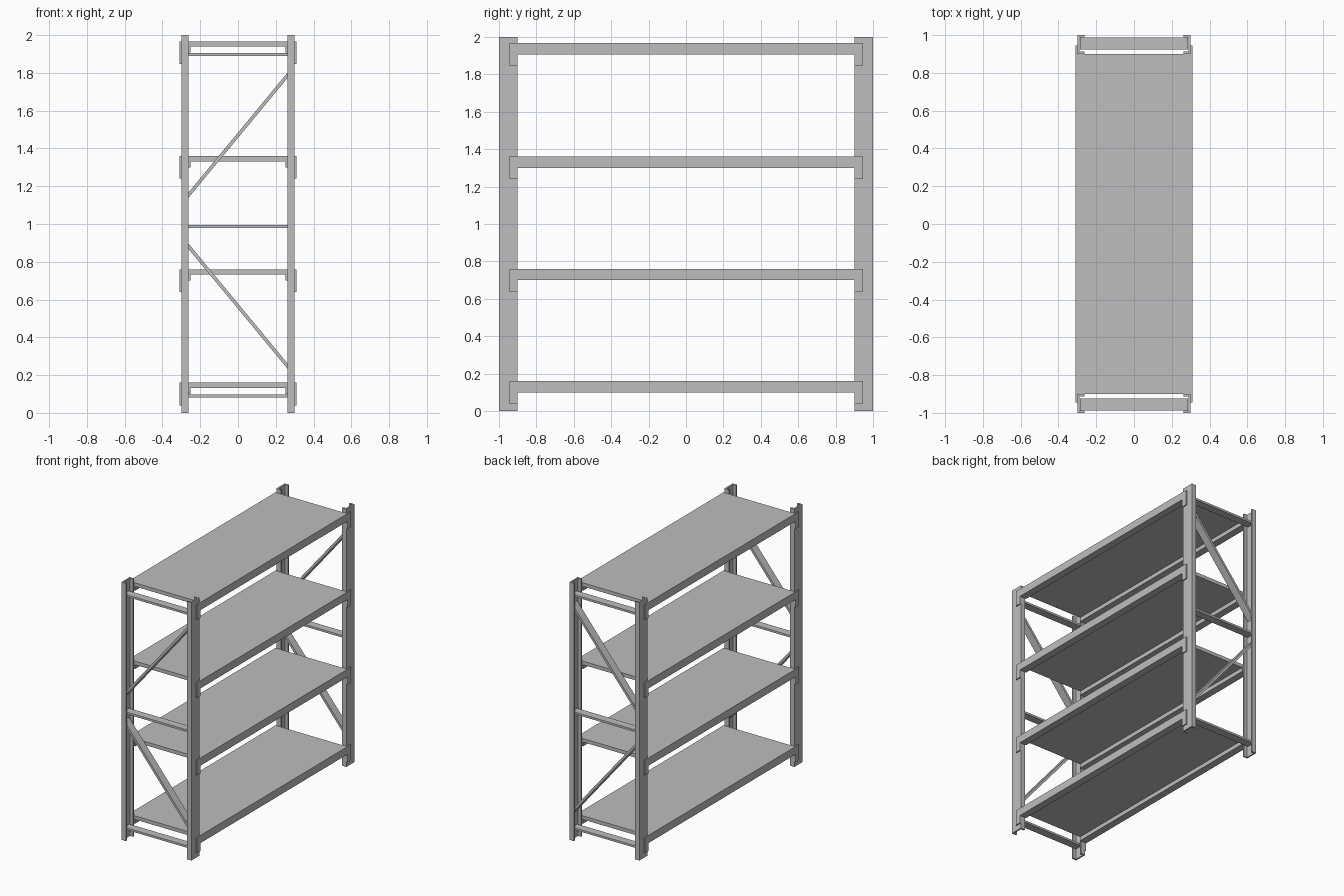
import bpy
from math import atan2, hypot

cube = bpy.data.objects.get("Cube")
if cube:
    bpy.data.objects.remove(cube, do_unlink=True)

steel = bpy.data.materials.new("grey_steel")
steel.use_nodes = True
GREY = (0.515, 0.515, 0.515, 1)
steel.diffuse_color = GREY
steel.node_tree.nodes["Principled BSDF"].inputs["Base Color"].default_value = GREY


def finish(name, verts, faces):
    mesh = bpy.data.meshes.new(name)
    mesh.from_pydata(verts, [], faces)
    mesh.materials.append(steel)
    obj = bpy.data.objects.new(name, mesh)
    bpy.context.collection.objects.link(obj)
    return obj


def prism(name, outline, low, high, axis="z"):
    """Extrude a counter-clockwise outline along z, or along y from an x-z outline."""
    if axis == "y":
        low, high = high, low
    place = (lambda a, b, h: (a, b, h)) if axis == "z" else (lambda a, b, h: (a, h, b))
    n = len(outline)
    verts = [place(a, b, h) for h in (low, high) for a, b in outline]
    faces = [list(range(n))[::-1], list(range(n, 2 * n))]
    faces += [(i, (i + 1) % n, n + (i + 1) % n, n + i) for i in range(n)]
    return finish(name, verts, faces)


def box(name, x0, x1, y0, y1, z0, z1):
    return prism(name, [(x0, y0), (x1, y0), (x1, y1), (x0, y1)], z0, z1)


OUT, INNER, WALL = 0.30, 0.262, 0.012     # post faces and sheet thickness
END, POST_Y = 1.0, 0.90                   # post extent along the rack
BEAM_OUT, BEAM_IN = 0.309, 0.252
BRACE_X, BRACE_Y0, BRACE_Y1 = 0.286, 0.925, 0.988
SHELF_TOPS = (0.16, 0.76, 1.36, 1.967)

# Upright channels, open towards the middle of each end frame
for sx, side in ((1, "left"), (-1, "right")):
    for sy, end in ((1, "back"), (-1, "front")):
        outline = [(OUT, POST_Y), (OUT, END), (INNER, END), (INNER, END - WALL),
                   (OUT - WALL, END - WALL), (OUT - WALL, POST_Y + WALL),
                   (INNER, POST_Y + WALL), (INNER, POST_Y)]
        outline = [(x * sx, y * sy) for x, y in outline]
        if sx * sy < 0:
            outline.reverse()
        prism(f"{end}_{side}_post", outline, 0, 2)

# Shelves: deck, two long beams, and hanging connector plates on the posts
for i, top in enumerate(SHELF_TOPS, 1):
    box(f"shelf_{i}_deck", -BEAM_IN, BEAM_IN, -POST_Y, POST_Y, top - 0.028, top)
    for sx, side in ((1, "left"), (-1, "right")):
        xs = sorted((sx * BEAM_IN, sx * BEAM_OUT))
        box(f"shelf_{i}_{side}_beam", *xs, -POST_Y, POST_Y, top - 0.06, top)
        xs = sorted((sx * OUT, sx * BEAM_OUT))
        for sy, end in ((1, "back"), (-1, "front")):
            ys = sorted((sy * POST_Y, sy * 0.945))
            box(f"shelf_{i}_{end}_{side}_connector", *xs, *ys, top - 0.12, top)

# End frame bracing: level bars and two diagonals
for sy, end in ((1, "back"), (-1, "front")):
    y0, y1 = sorted((sy * BRACE_Y0, sy * BRACE_Y1))
    for label, z in (("lower", 0.09), ("middle", 0.988), ("upper", 1.898)):
        box(f"{end}_{label}_bar", -BRACE_X, BRACE_X, y0, y1, z - 0.008, z + 0.008)
    for label, mid, slope in (("lower", 0.565, -1.21), ("upper", 1.47, 1.21)):
        rise = slope * BRACE_X
        half = 0.009 * hypot(1, slope)     # vertical half thickness
        prism(f"{end}_{label}_diagonal",
              [(-BRACE_X, mid - rise - half), (BRACE_X, mid + rise - half),
               (BRACE_X, mid + rise + half), (-BRACE_X, mid - rise + half)],
              y0, y1, "y")
